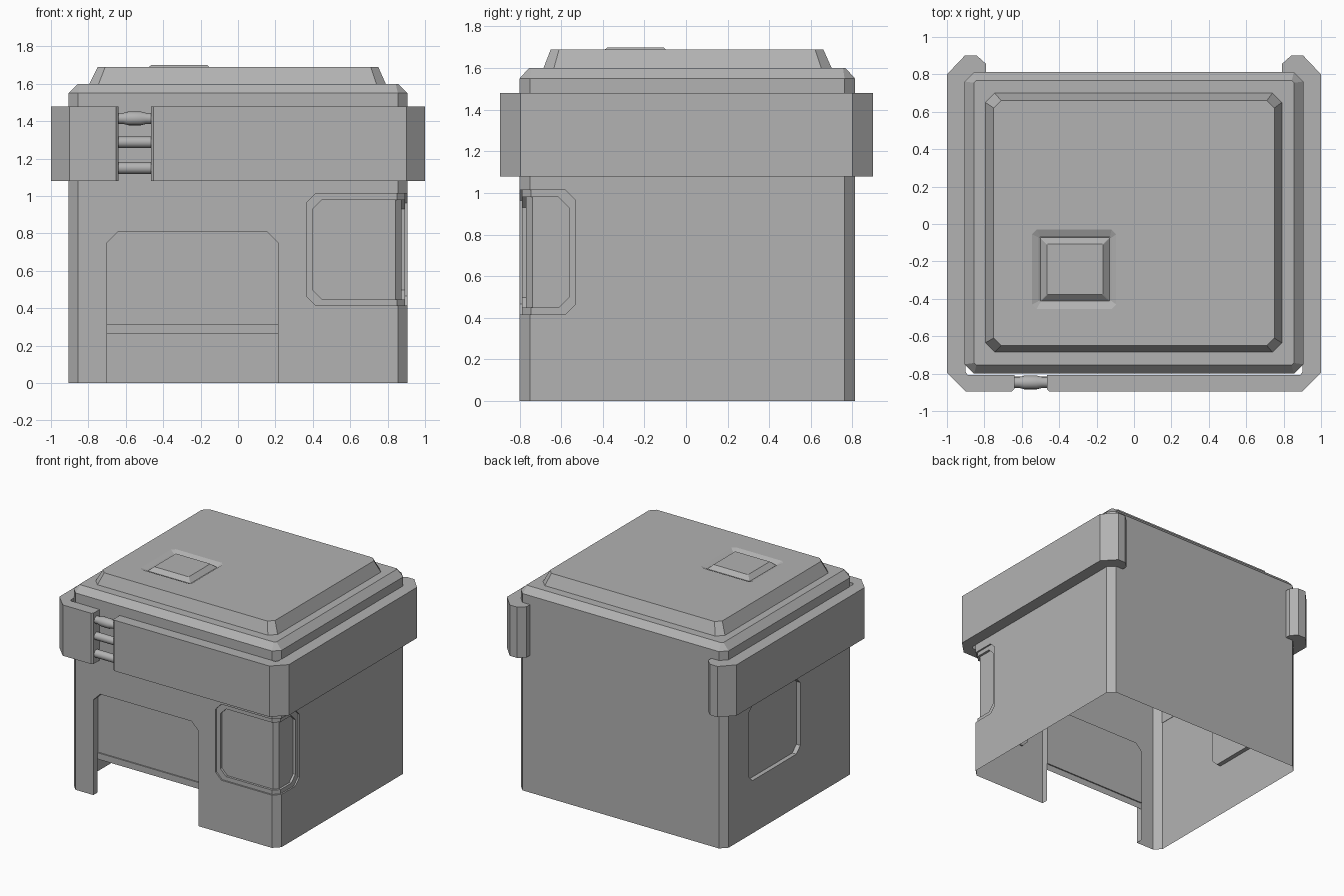
import bpy, bmesh, math

if "Cube" in bpy.data.objects:
    bpy.data.objects.remove(bpy.data.objects["Cube"])

grey = bpy.data.materials.new("mid_grey")
grey.diffuse_color = (.447, .447, .447, 1)
grey.use_nodes = True
grey.node_tree.nodes["Principled BSDF"].inputs["Base Color"].default_value = grey.diffuse_color


def make(name, bm):
    bmesh.ops.recalc_face_normals(bm, faces=bm.faces)
    me = bpy.data.meshes.new(name)
    bm.to_mesh(me)
    bm.free()
    me.materials.append(grey)
    ob = bpy.data.objects.new(name, me)
    bpy.context.collection.objects.link(ob)
    return ob


def loft(name, rings):
    """Closed solid through a list of equal-length rings, capped at both ends."""
    bm = bmesh.new()
    vs = [[bm.verts.new(p) for p in r] for r in rings]
    n = len(rings[0])
    for a, b in zip(vs, vs[1:]):
        for i in range(n):
            j = (i + 1) % n
            bm.faces.new((a[i], a[j], b[j], b[i]))
    bm.faces.new(vs[0])
    bm.faces.new(vs[-1])
    return make(name, bm)


def rect(a0, a1, b0, b1, c):
    """Rectangle with cut corners."""
    return [(a0 + c, b0), (a1 - c, b0), (a1, b0 + c), (a1, b1 - c),
            (a1 - c, b1), (a0 + c, b1), (a0, b1 - c), (a0, b0 + c)]


def at_z(pts, z):
    return [(x, y, z) for x, y in pts]


# Body: walls, bevelled roof, raised lid, shallow groove and button in one loft
wall = rect(-.905, .905, -.80, .812, .05)
levels = [
    (wall, 0), (wall, 1.55),
    (rect(-.855, .855, -.755, .767, .012), 1.60),
    (rect(-.795, .79, -.685, .70, .05), 1.60),
    (rect(-.75, .75, -.65, .66, .04), 1.69),
    (rect(-.545, -.095, -.455, -.03, .025), 1.69),
    (rect(-.51, -.12, -.42, -.065, .008), 1.675),
    (rect(-.50, -.13, -.412, -.073, .003), 1.668),
    (rect(-.465, -.165, -.378, -.108, .003), 1.70),
]
body = loft("body", [at_z(p, z) for p, z in levels])
cutters = []


# Window recess wrapping round the front right corner, in two steps
def corner_cutter(inset, depth, c=.05):
    lo, hi = .415 + inset, 1.013 - inset
    x0, y1 = .365 + inset, -.53 - inset
    t = math.tan(math.pi / 8)
    columns = [(x0, -.8, 0, -1, c), (x0 + c, -.8, 0, -1, 0),
               (.855, -.8, t, -1, 0), (.905, -.75, 1, -t, 0),
               (.905, y1 - c, 1, 0, 0), (.905, y1, 1, 0, c)]
    rings = []
    for x, y, nx, ny, k in columns:
        rings.append([(x + nx * d, y + ny * d, z) for d, z in
                      ((.03, lo + k), (.03, hi - k), (-depth, hi - k), (-depth, lo + k))])
    return loft("corner_window_cutter", rings)


cutters += [corner_cutter(0, .012), corner_cutter(.033, .03)]

# Window recess in the left wall
pane = rect(-.13, .515, .415, 1.01, .05)
cutters.append(loft("side_window_cutter",
                    [[(x, y, z) for y, z in pane] for x in (-1, -.87)]))


# Doorway recess, with a thicker strip along the bottom of the door
def door_cutter(bottom, back):
    prof = [(-.70, bottom), (.215, bottom), (.215, .75), (.155, .81), (-.64, .81), (-.70, .75)]
    return loft("door_cutter", [[(x, y, z) for x, z in prof] for y in (-.9, back)])


cutters += [door_cutter(-.1, -.75), door_cutter(.315, -.74)]

for c in cutters:
    c.hide_render = True
    m = body.modifiers.new("cut", "BOOLEAN")
    m.operation, m.solver, m.object = "DIFFERENCE", "EXACT", c
deps = bpy.context.evaluated_depsgraph_get()
bm = bmesh.new()
bm.from_mesh(bpy.data.meshes.new_from_object(body.evaluated_get(deps)))
body.modifiers.clear()
for c in cutters:
    bpy.data.objects.remove(c)


# Open the underside, and the gap below the door
def door_back(f):
    p = f.calc_center_median()
    return abs(p.y + .75) < .002 and abs(f.normal.y) > .9 and -.7 < p.x < .22


bm.normal_update()
back = [f for f in bm.faces if door_back(f)]
geom = back + list({e for f in back for e in f.edges}) + list({v for f in back for v in f.verts})
bmesh.ops.bisect_plane(bm, geom=geom, plane_co=(0, 0, .265), plane_no=(0, 0, 1))
bm.normal_update()
gone = [f for f in bm.faces if all(v.co.z < .001 for v in f.verts)
        or (door_back(f) and f.calc_center_median().z < .265)]
bmesh.ops.delete(bm, geom=gone, context="FACES")
for f in bm.faces:
    f.material_index = 0
bm.to_mesh(body.data)
bm.free()


# Clamp band: two hooked halves with a gap at the front left
def band(name, s, end):
    bevel = end + s * .012
    plan = [(end, -.808), (end, -.883), (bevel, -.895), (s * .90, -.895), (s, -.795),
            (s, .80), (s * .905, .90), (s * .84, .90), (s * .79, .855), (s * .79, .808),
            (s * .86, .808), (s * .902, .765), (s * .902, -.788), (s * .89, -.806)]
    return loft(name, [at_z(plan, 1.08), at_z(plan, 1.48)])


band("band_left", -1, -.64)
band("band_right", 1, -.465)


# Rods bridging the gap in the band
def rod(name, z, profile, n=16):
    ob = loft(name, [[(x, -.847 + r * math.cos(i * math.tau / n), z + r * math.sin(i * math.tau / n))
                      for i in range(n)] for x, r in profile])
    bpy.ops.object.select_all(action="DESELECT")
    bpy.context.view_layer.objects.active = ob
    ob.select_set(True)
    bpy.ops.object.shade_smooth_by_angle(angle=math.radians(35))


rod("rod_top", 1.415, [(-.65, .029), (-.615, .029), (-.585, .037), (-.52, .037), (-.49, .029), (-.455, .029)])
rod("rod_middle", 1.288, [(-.65, .03), (-.455, .03)])
rod("rod_bottom", 1.15, [(-.65, .031), (-.455, .031)])
